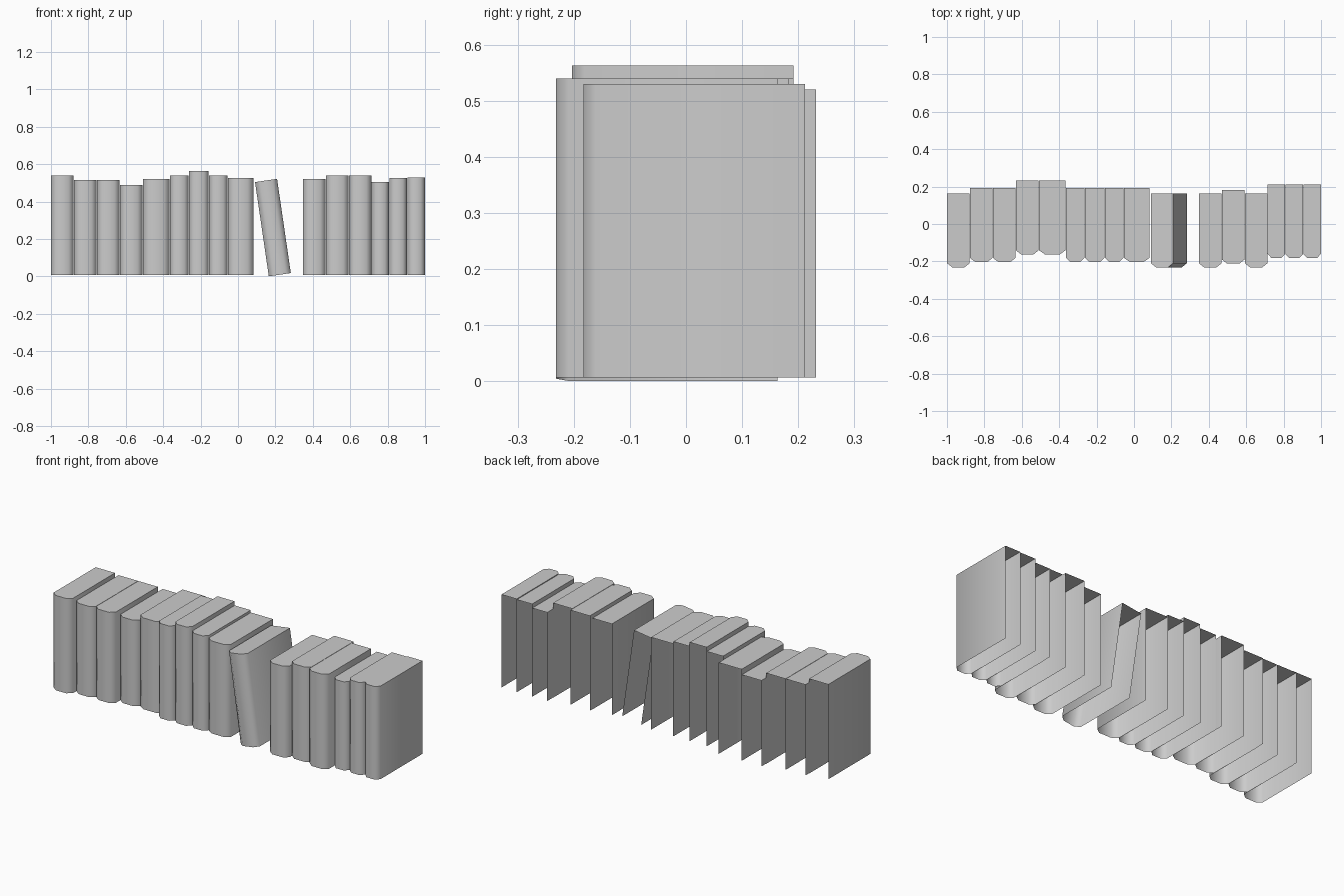
import bpy, bmesh, math

if "Cube" in bpy.data.objects:
    bpy.data.objects.remove(bpy.data.objects["Cube"])

BASE = 0.007     # underside of the upright books
DEPTH = 0.395


def make_book(name, width, height):
    """Open-backed, open-bottomed shell: two covers, rounded spine, top cap."""
    h = width / 2
    cx = width * 0.23
    # cross-section from back left, round the spine, to back right
    profile = [(-h, DEPTH), (-h, 0.022), (-h + cx, 0), (h - cx, 0), (h, 0.022), (h, DEPTH)]
    bm = bmesh.new()
    low = [bm.verts.new((x, y, 0)) for x, y in profile]
    top = [bm.verts.new((x, y, height)) for x, y in profile]
    for i in range(len(profile) - 1):
        bm.faces.new((low[i], low[i + 1], top[i + 1], top[i]))
    bm.faces.new(top)
    mesh = bpy.data.meshes.new(name)
    bm.to_mesh(mesh)
    bm.free()
    obj = bpy.data.objects.new(name, mesh)
    bpy.context.collection.objects.link(obj)
    # smooth the spine, keep the top edge sharp
    bpy.ops.object.select_all(action='DESELECT')
    obj.select_set(True)
    bpy.context.view_layer.objects.active = obj
    bpy.ops.object.shade_smooth_by_angle(angle=math.radians(65))
    return obj


# Upright books: left x, right x, top z, spine y
books = [
    (-1.000, -0.878, 0.540, -0.232), (-0.878, -0.755, 0.517, -0.203),
    (-0.755, -0.632, 0.517, -0.203), (-0.632, -0.509, 0.490, -0.163),
    (-0.509, -0.365, 0.520, -0.163), (-0.365, -0.263, 0.540, -0.203),
    (-0.263, -0.156, 0.563, -0.203), (-0.156, -0.055, 0.540, -0.203),
    (-0.055, 0.084, 0.527, -0.203), (0.346, 0.469, 0.520, -0.232),
    (0.469, 0.592, 0.540, -0.212), (0.592, 0.714, 0.540, -0.232),
    (0.714, 0.808, 0.505, -0.183), (0.808, 0.904, 0.527, -0.183),
    (0.904, 1.000, 0.530, -0.183),
]
for i, (x0, x1, z, y) in enumerate(books):
    book = make_book(f"book_{i + 1:02d}", x1 - x0 - 0.002, z - BASE)
    book.location = ((x0 + x1) / 2, y, BASE)

# Book tipped to the left in the gap
lean = make_book("leaning_book", 0.119, 0.509)
lean.rotation_euler = (0, math.radians(-8.3), 0)
lean.location = (0.2235, -0.232, 0.0095)
